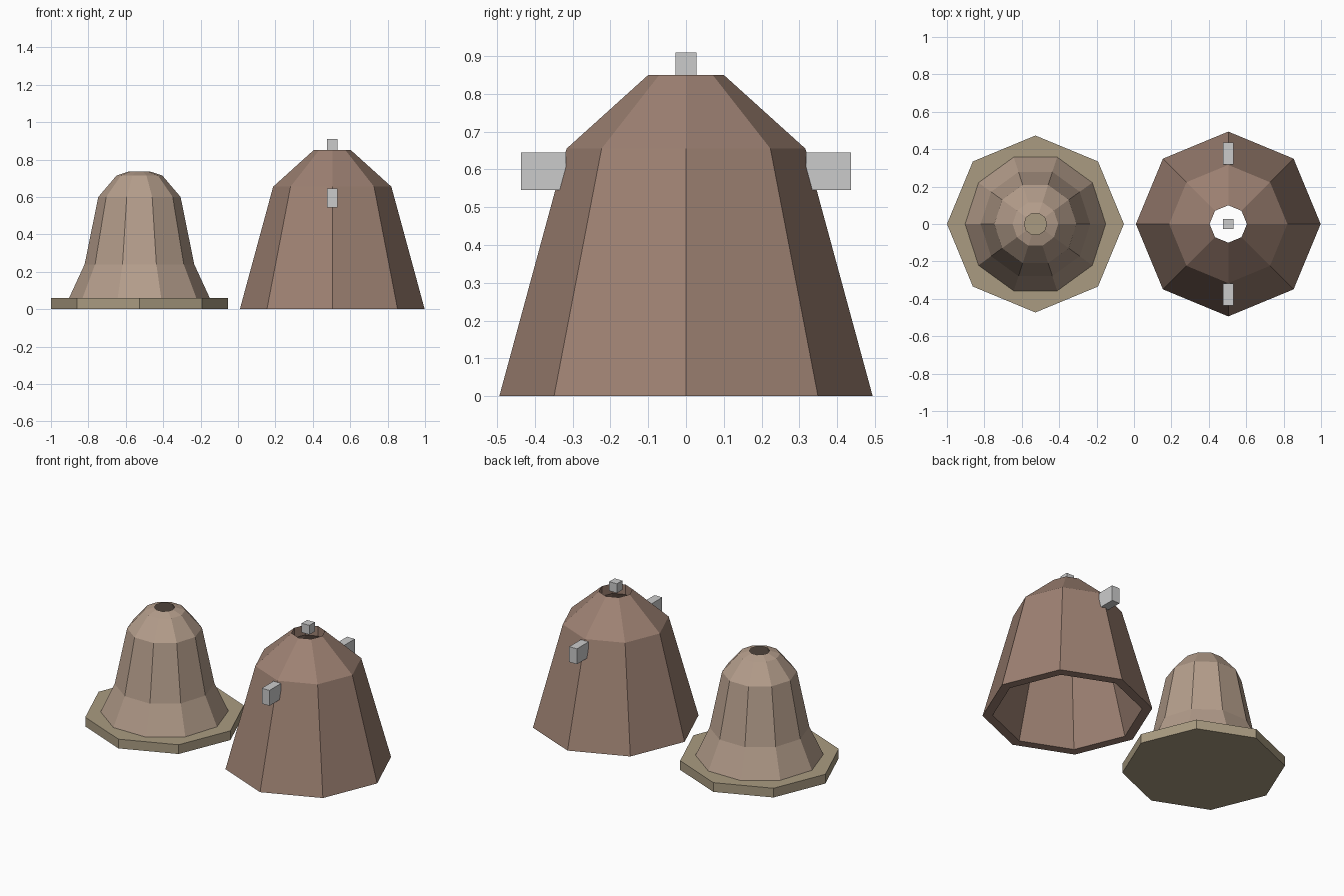
import bpy, bmesh
from math import cos, sin, tau

if "Cube" in bpy.data.objects:
    bpy.data.objects.remove(bpy.data.objects["Cube"])


def material(name, rgb):
    m = bpy.data.materials.new(name)
    m.diffuse_color = (*rgb, 1)
    m.use_nodes = True
    m.node_tree.nodes["Principled BSDF"].inputs["Base Color"].default_value = m.diffuse_color
    return m


def lathe(name, profile, sides, x, mat, closed=False, cap_ends=False):
    """Spin (radius, z) points into a faceted ring surface around (x, 0)."""
    bm = bmesh.new()
    rings = [[bm.verts.new((r * cos(tau * i / sides), r * sin(tau * i / sides), z))
              for i in range(sides)] for r, z in profile]
    pairs = list(zip(rings, rings[1:]))
    if closed:
        pairs.append((rings[-1], rings[0]))
    for a, b in pairs:
        for i in range(sides):
            j = (i + 1) % sides
            bm.faces.new((a[i], a[j], b[j], b[i]))
    if cap_ends:
        bm.faces.new(rings[0][::-1])
        bm.faces.new(rings[-1])
    if closed or cap_ends:
        bmesh.ops.recalc_face_normals(bm, faces=bm.faces[:])
    return finish(name, bm, (x, 0, 0), mat)


def box(name, size, loc):
    bm = bmesh.new()
    bmesh.ops.create_cube(bm, size=1)
    bmesh.ops.scale(bm, vec=size, verts=bm.verts[:])
    return finish(name, bm, loc)


def finish(name, bm, loc, mat=None):
    me = bpy.data.meshes.new(name)
    bm.to_mesh(me)
    bm.free()
    ob = bpy.data.objects.new(name, me)
    ob.location = loc
    bpy.context.collection.objects.link(ob)
    if mat:
        me.materials.append(mat)
    return ob


CORE_X, SHELL_X = -0.527, 0.504
plate_mat = material("plate_clay", (0.40, 0.33, 0.22))
core_mat = material("core_clay", (0.46, 0.34, 0.26))
shell_mat = material("shell_clay", (0.34, 0.22, 0.17))

# Octagonal base plate
lathe("base_plate", [(0.473, 0), (0.473, 0.06)], 8, CORE_X, plate_mat, cap_ends=True)

# Ten-sided hollow bell core, open at the crown
lathe("bell_core", [(0.376, 0.06), (0.293, 0.24), (0.22, 0.6),
                    (0.122, 0.715), (0.06, 0.735)], 10, CORE_X, core_mat)

# Octagonal outer mould with wall thickness, open below and at the top
lathe("outer_mould", [(0.494, 0), (0.316, 0.655), (0.1, 0.85),
                      (0.1, 0.785), (0.265, 0.63), (0.435, 0)], 8, SHELL_X, shell_mat,
      closed=True)

# Side lugs and the small block over the top opening
for side, y in (("front", -0.377), ("back", 0.377)):
    box(side + "_lug", (0.055, 0.12, 0.1), (SHELL_X, y, 0.595))
box("top_lug", (0.055, 0.055, 0.06), (SHELL_X, 0, 0.88))
